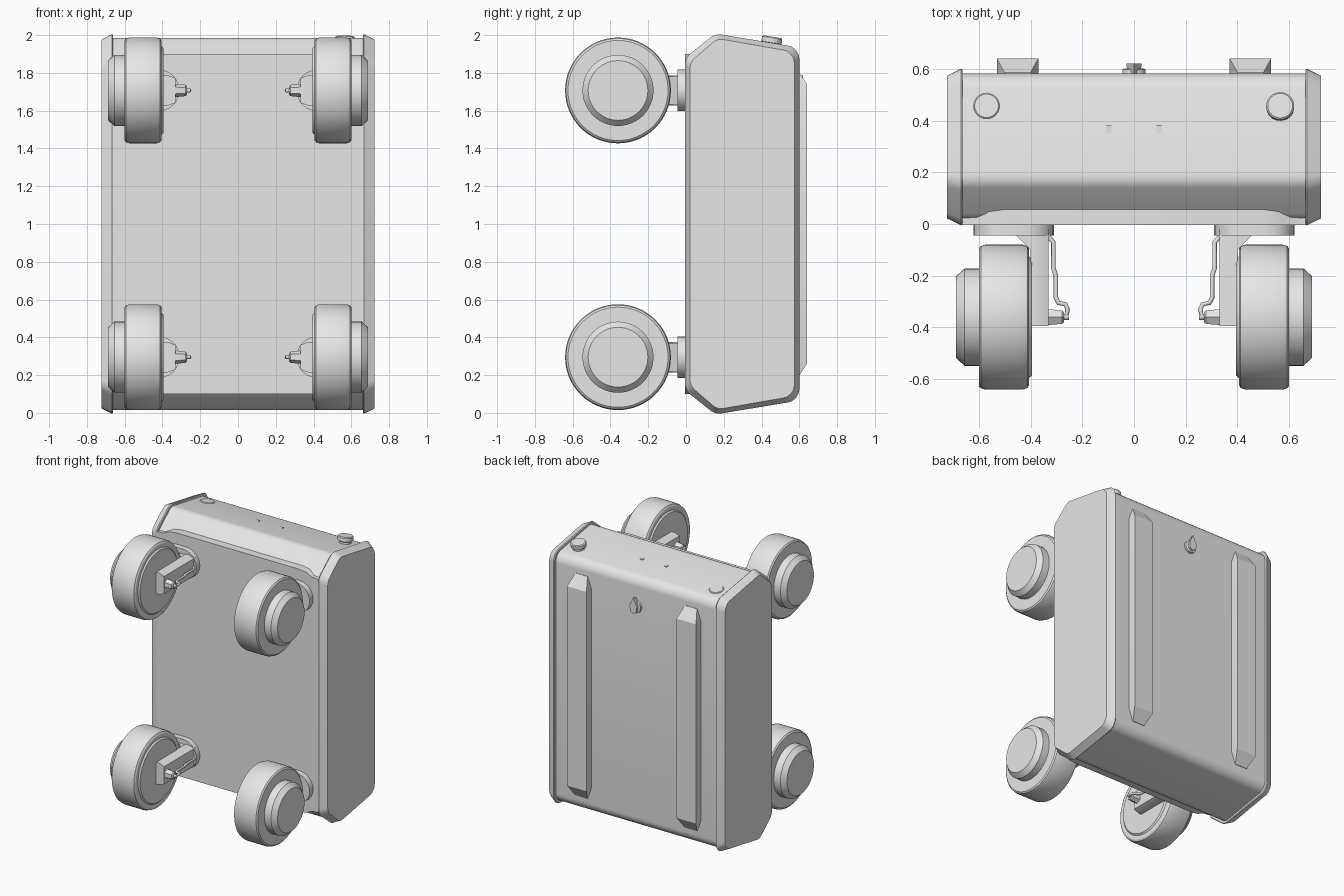
import bpy, bmesh, math
from mathutils import Vector

if "Cube" in bpy.data.objects:
    bpy.data.objects.remove(bpy.data.objects["Cube"])

grey = bpy.data.materials.new("light grey")
grey.diffuse_color = (0.8, 0.8, 0.8, 1)
grey.use_nodes = True
grey.node_tree.nodes["Principled BSDF"].inputs["Base Color"].default_value = grey.diffuse_color


def make(name, bm):
    bmesh.ops.recalc_face_normals(bm, faces=bm.faces)
    me = bpy.data.meshes.new(name)
    bm.to_mesh(me)
    bm.free()
    me.materials.append(grey)
    ob = bpy.data.objects.new(name, me)
    bpy.context.collection.objects.link(ob)
    return ob


def loft(name, sections):
    """Skin matching closed sections and close both ends."""
    bm = bmesh.new()
    rings = [[bm.verts.new(p) for p in s] for s in sections]
    for a, b in zip(rings, rings[1:]):
        for i in range(len(a)):
            j = (i + 1) % len(a)
            bm.faces.new((a[i], a[j], b[j], b[i]))
    bm.faces.new(rings[0])
    bm.faces.new(rings[-1])
    return make(name, bm)


def lathe(name, prof, loc, axis, n=48):
    """Turn (distance along axis, radius) pairs around an axis."""
    q = Vector((0, 0, 1)).rotation_difference(Vector(axis))
    ang = [2 * math.pi * i / n for i in range(n)]
    return loft(name, [[Vector(loc) + q @ Vector((r * math.cos(a), r * math.sin(a), d))
                        for a in ang] for d, r in prof])


def rounded(corners, r, steps=6):
    """Fillet the corners of a convex 2D outline."""
    out = []
    for i, c in enumerate(corners):
        c = Vector(c)
        u = (Vector(corners[i - 1]) - c).normalized()
        v = (Vector(corners[(i + 1) % len(corners)]) - c).normalized()
        half = u.angle(v) / 2
        centre = c + (u + v).normalized() * r / math.sin(half)
        a, b = c + u * r / math.tan(half) - centre, c + v * r / math.tan(half) - centre
        for k in range(steps + 1):
            out.append(centre + (a * (steps - k) + b * k).normalized() * r)
    return out


def box(name, x, y, z):
    return loft(name, [[(x[0], yy, zz), (x[1], yy, zz), (x[1], yy, z1), (x[0], yy, z1)]
                       for yy, zz, z1 in ((y[0], z[0], z[1]), (y[1], z[0], z[1]))])


# Outline shared by body and end caps (y, z), mirrored about mid height
upper = [(-0.005, 1.88), (0.155, 2.008), (0.6, 1.935)]
outline = rounded(upper + [(y, 2 - z) for y, z in reversed(upper)], 0.075)


def section(x, inset):
    ky, kz = 1 - inset / 0.3, 1 - inset
    return [(x, 0.2975 + (p.x - 0.2975) * ky, 1 + (p.y - 1) * kz) for p in outline]


loft("body", [section(-0.67, 0.018), section(0.67, 0.018)])
for s in (-1, 1):
    loft("end_cap", [section(s * x, d) for x, d in ((0.662, 0.004), (0.668, 0), (0.722, 0.026))])

# Front panel with softened corners
half = [(-0.665, 1.865), (-0.61, 1.87), (-0.56, 1.893), (-0.5, 1.9)]
top = half + [(-x, z) for x, z in reversed(half)]
panel = top + [(x, 2 - z) for x, z in reversed(top)]
loft("front_panel", [[(x, y, z) for x, z in panel] for y in (-0.004, 0.06)])

# Back skid rails with sloped, narrowing ends
for s in (-1, 1):
    def ring(z, w, y):
        return [(s * 0.45 - w, 0.56, z), (s * 0.45 + w, 0.56, z),
                (s * 0.45 + w, y, z), (s * 0.45 - w, y, z)]
    loft("back_rail", [ring(0.175, 0.05, 0.585), ring(0.26, 0.08, 0.64),
                       ring(1.74, 0.08, 0.64), ring(1.825, 0.05, 0.585)])

# Back latch: round base and pointed grip
lathe("latch_base", [(0, 0.045), (0.022, 0.045), (0.026, 0.035)], (0, 0.575, 1.71), (0, 1, 0), 24)
loft("latch_grip", [[(x * k, y, 1.715 + z * k) for x, z in
                     ((0, 0.075), (0.03, 0.01), (0.025, -0.03), (0, -0.045), (-0.025, -0.03), (-0.03, 0.01))]
                    for y, k in ((0.58, 0.8), (0.62, 1))])

# Fittings on the sloping top
up = Vector((0, 0.164, 1)).normalized()
lathe("filler_knob", [(-0.01, 0.042), (0.02, 0.042), (0.027, 0.054), (0.052, 0.054), (0.058, 0.048)],
      (0.565, 0.448, 1.934), up, 32)
lathe("top_plug", [(-0.01, 0.05), (0.008, 0.05), (0.012, 0.046)], (-0.57, 0.455, 1.933), up, 32)
for s in (-1, 1):
    box("top_tab", (s * 0.098 - 0.011, s * 0.098 + 0.011), (0.342, 0.382), (1.93, 1.958))

# Four wheel assemblies
for s in (-1, 1):
    for zc in (0.295, 1.707):
        hub = (0, -0.36, zc)
        out = (s, 0, 0)
        lathe("tyre", [(0.395, 0.225), (0.405, 0.235), (0.405, 0.262), (0.412, 0.274),
                       (0.43, 0.28), (0.575, 0.28), (0.592, 0.275), (0.6, 0.265)], hub, out, 64)
        lathe("hub_cover", [(0.58, 0.188), (0.655, 0.188), (0.688, 0.158)], hub, out)

        # Rounded mounting flange against the front panel
        flange = []
        for cx, a0 in ((0.51, -90), (0.42, 90)):
            for k in range(13):
                a = math.radians(a0 + 15 * k)
                flange.append((s * (cx + 0.11 * math.cos(a)), 0.11 * math.sin(a)))
        loft("mount_flange", [[(x, y, zc + z) for x, z in flange] for y in (0.0, -0.045)])

        # Arm, gusset and axle end
        arm = [(0.4, 0.08), (0.37, 0.08), (0.33, 0.065), (0.33, -0.065), (0.37, -0.08), (0.4, -0.08)]
        loft("wheel_arm", [[(s * x, y, zc + z) for x, z in arm] for y in (-0.02, -0.395)])
        loft("arm_gusset", [[(s * x, y, zc + z) for x, y in ((0.39, -0.04), (0.46, -0.04), (0.39, -0.11))]
                            for z in (-0.075, 0.075)])
        lathe("axle_nut", [(0.27, 0.022), (0.278, 0.03), (0.34, 0.036)], (0, -0.36, zc), out, 6)
        lathe("axle_pin", [(0.252, 0.011), (0.3, 0.011)], (0, -0.36, zc), out, 12)

        # Cable running along the arm
        cu = bpy.data.curves.new("cable", 'CURVE')
        cu.dimensions = '3D'
        cu.bevel_depth = 0.009
        cu.bevel_resolution = 2
        cu.use_fill_caps = True
        path = [(0.33, -0.05), (0.312, -0.07), (0.312, -0.17), (0.302, -0.2), (0.302, -0.285),
                (0.292, -0.305), (0.265, -0.31), (0.256, -0.33), (0.262, -0.355), (0.29, -0.36)]
        sp = cu.splines.new('POLY')
        sp.points.add(len(path) - 1)
        for p, (x, y) in zip(sp.points, path):
            p.co = (s * x, y, zc, 1)
        cu.materials.append(grey)
        bpy.context.collection.objects.link(bpy.data.objects.new("cable", cu))

# Smooth round surfaces while keeping hard edges
for ob in bpy.context.collection.objects:
    if ob.type == 'MESH':
        ob.select_set(True)
        bpy.context.view_layer.objects.active = ob
bpy.ops.object.shade_smooth_by_angle(angle=math.radians(25))
